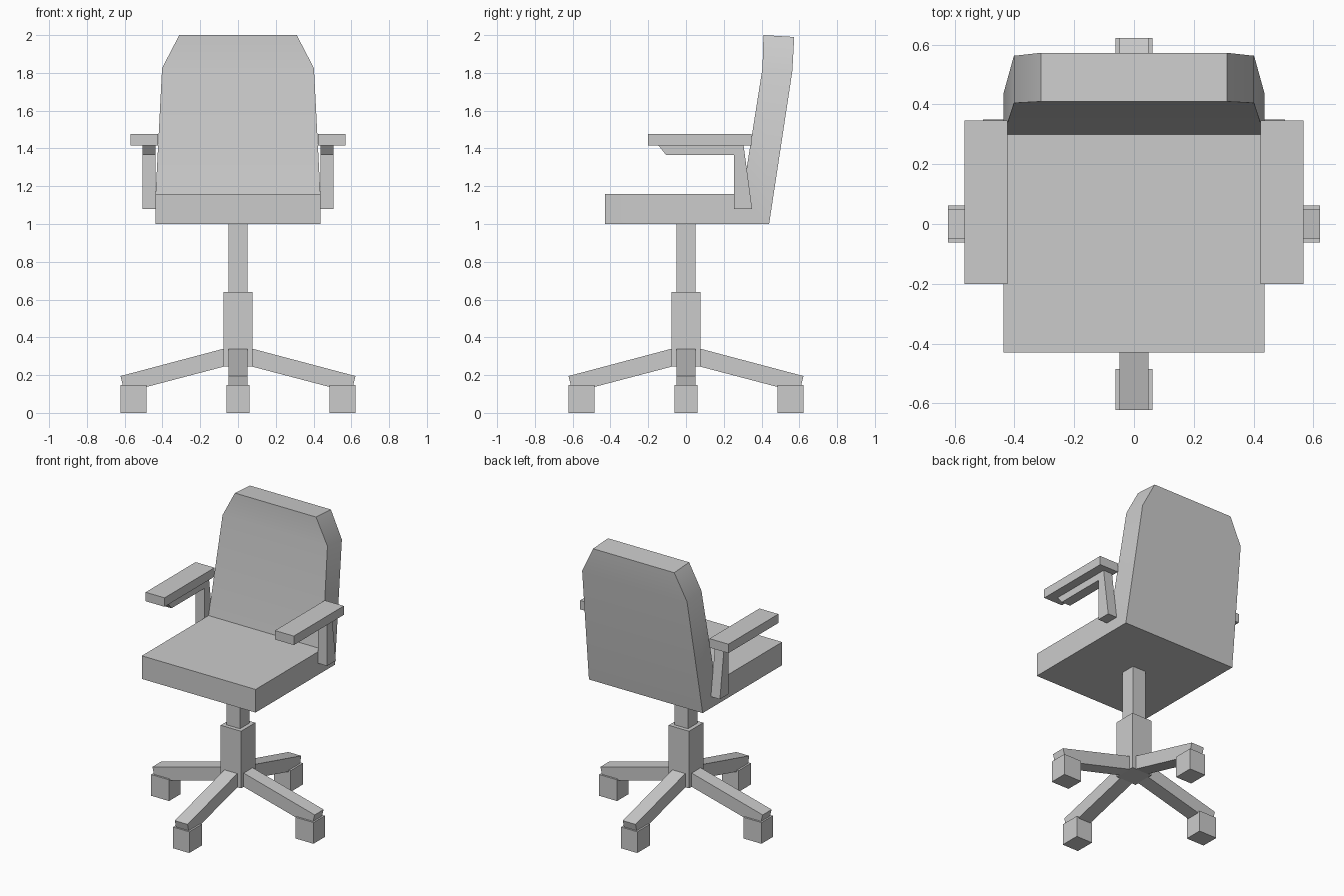
import bpy, bmesh
from math import radians, pi
from mathutils import Matrix

if "Cube" in bpy.data.objects:
    bpy.data.objects.remove(bpy.data.objects["Cube"])


def make(name, verts, faces):
    me = bpy.data.meshes.new(name)
    bm = bmesh.new()
    vs = [bm.verts.new(v) for v in verts]
    for f in faces:
        bm.faces.new([vs[i] for i in f])
    bmesh.ops.recalc_face_normals(bm, faces=bm.faces)
    bm.to_mesh(me)
    bm.free()
    ob = bpy.data.objects.new(name, me)
    bpy.context.collection.objects.link(ob)
    return ob


def loft(name, right, left, caps=None):
    """Join two matching outlines; caps lists the faces that close each end."""
    n = len(right)
    faces = [(i, (i + 1) % n, (i + 1) % n + n, i + n) for i in range(n)]
    for c in caps or [range(n)]:
        faces += [tuple(c), tuple(i + n for i in c)]
    return make(name, list(right) + list(left), faces)


def prism(name, profile, x0, x1):
    """Extrude a (y, z) profile along x."""
    return loft(name, [(x1, y, z) for y, z in profile],
                [(x0, y, z) for y, z in profile])


def box(name, x0, x1, y0, y1, z0, z1):
    return prism(name, [(y0, z0), (y1, z0), (y1, z1), (y0, z1)], x0, x1)


# Seat and tapered backrest in one shell: (half width, y, z)
shell = [(.436, -.43, 1.0), (.436, .44, 1.0), (.402, .563, 1.81), (.311, .573, 1.99),
         (.311, .41, 2.0), (.402, .405, 1.825), (.436, .30, 1.16), (.436, -.43, 1.16)]
seat = loft("seat_and_backrest", shell, [(-x, y, z) for x, y, z in shell],
            caps=[(0, 1, 6, 7), (1, 2, 5, 6), (2, 3, 4, 5)])
bpy.context.view_layer.objects.active = seat
seat.select_set(True)
bpy.ops.object.shade_smooth_by_angle(angle=radians(30))
seat.select_set(False)

# Armrests: pad and bracket on each side
bracket = [(-.145, 1.415), (-.105, 1.365), (.254, 1.365), (.254, 1.08),
           (.35, 1.08), (.305, 1.415)]
for side, s in (("left", -1), ("right", 1)):
    a, b = sorted((s * .423, s * .568))
    box(side + "_arm_pad", a, b, -.2, .347, 1.415, 1.477)
    a, b = sorted((s * .436, s * .505))
    prism(side + "_arm_bracket", bracket, a, b)

# Central column
box("upper_column", -.051, .051, -.051, .051, .64, 1.0)
box("lower_column", -.078, .078, -.078, .078, .245, .64)

# Four sloping legs with block casters
leg = [(-.06, .344), (-.622, .195), (-.6, .107), (-.06, .249)]
for k in range(4):
    turn = Matrix.Rotation(k * pi / 2, 4, 'Z')
    prism(f"leg_{k + 1}", leg, -.049, .049).data.transform(turn)
    box(f"caster_{k + 1}", -.062, .062, -.622, -.485, 0, .147).data.transform(turn)
